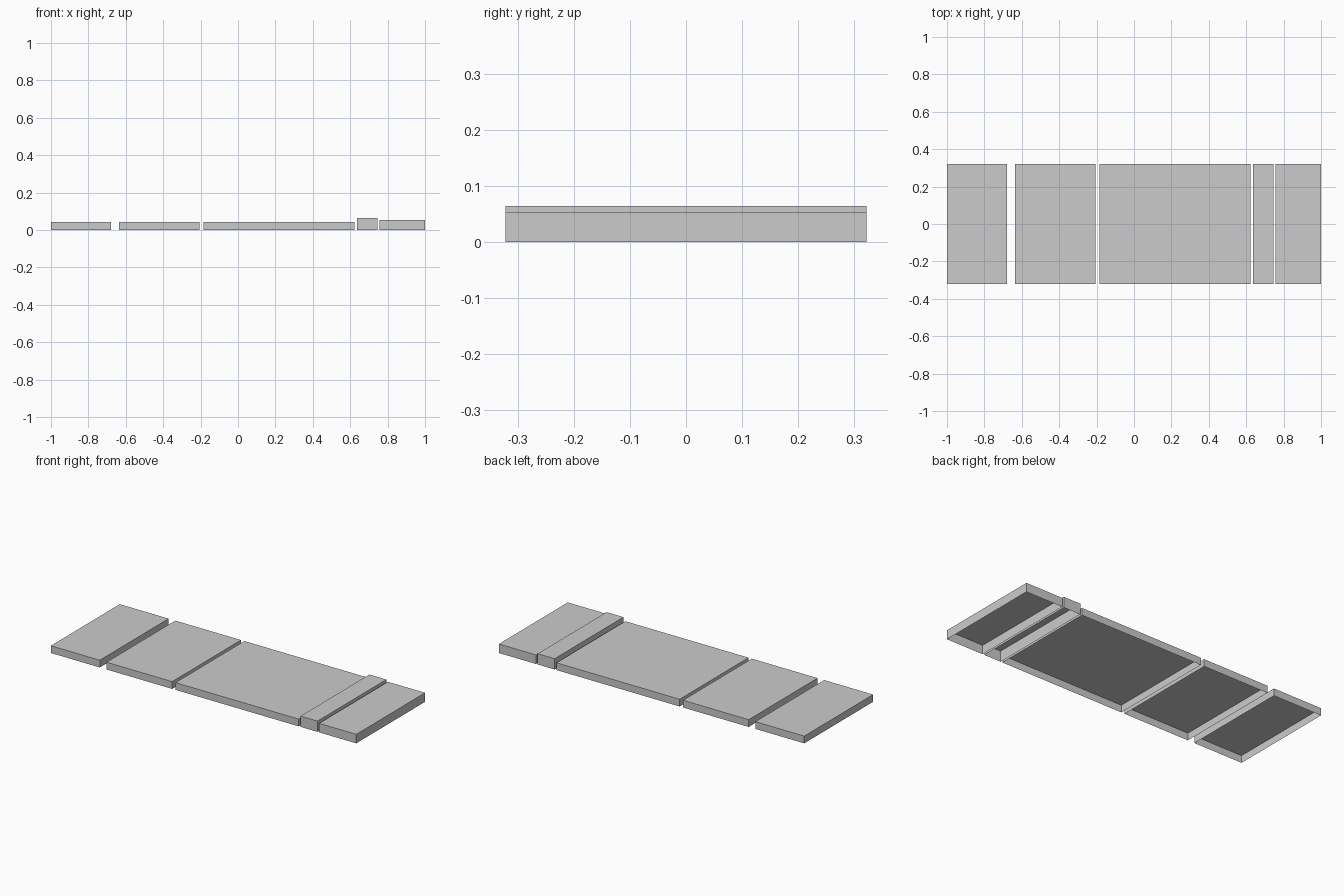
import bpy, bmesh

if "Cube" in bpy.data.objects:
    bpy.data.objects.remove(bpy.data.objects["Cube"])

HALF_WIDTH = 0.322


def open_tray(name, x0, x1, height):
    """Thin-walled box with no underside, standing on z = 0."""
    bm = bmesh.new()
    bmesh.ops.create_cube(bm, size=1)
    for v in bm.verts:
        v.co.x = x1 if v.co.x > 0 else x0
        v.co.y = HALF_WIDTH if v.co.y > 0 else -HALF_WIDTH
        v.co.z = height if v.co.z > 0 else 0
    bm.normal_update()
    bottom = [f for f in bm.faces if f.normal.z < -0.5]
    bmesh.ops.delete(bm, geom=bottom, context='FACES_ONLY')
    mesh = bpy.data.meshes.new(name)
    bm.to_mesh(mesh)
    bm.free()
    obj = bpy.data.objects.new(name, mesh)
    bpy.context.collection.objects.link(obj)


# Row of slabs from left to right: name, x start, x end, height
for slab in (
    ("left_panel", -1.0, -0.68, 0.043),
    ("middle_panel", -0.636, -0.206, 0.043),
    ("large_panel", -0.184, 0.623, 0.043),
    ("raised_strip", 0.635, 0.746, 0.064),
    ("right_panel", 0.757, 1.0, 0.0535),
):
    open_tray(*slab)
